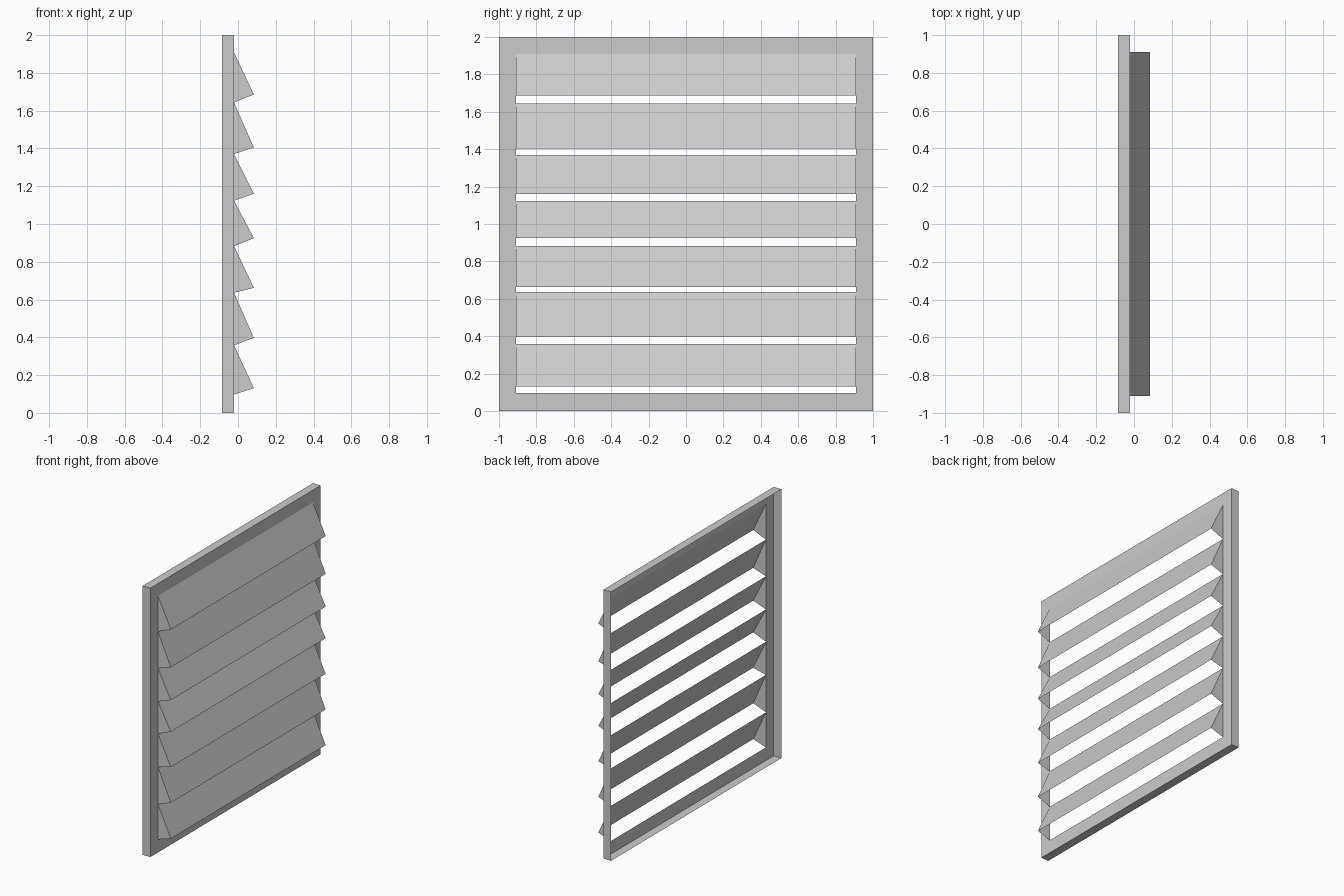
import bpy

if "Cube" in bpy.data.objects:
    bpy.data.objects.remove(bpy.data.objects["Cube"])

BACK, FACE, TIP = -0.084, -0.021, 0.084   # x positions
OUT, INN = 1.0, 0.91                      # half widths in y
Z_LOW, Z_TOP = 0.097, 1.908               # opening in the frame

# upper edge and outer lip height of each louvre, top to bottom
TOPS = [Z_TOP, 1.643, 1.37, 1.123, 0.883, 0.636, 0.358, Z_LOW]
LIPS = [1.686, 1.405, 1.161, 0.925, 0.662, 0.397, 0.131]


def add_mesh(name, verts, faces):
    mesh = bpy.data.meshes.new(name)
    mesh.from_pydata(verts, [], faces)
    obj = bpy.data.objects.new(name, mesh)
    bpy.context.collection.objects.link(obj)
    return obj


def ring(x, half, low, high):
    return [(x, -half, low), (x, half, low), (x, half, high), (x, -half, high)]


# sheet frame: front flange with a rim folded back, open at the rear
verts = ring(BACK, OUT, 0, 2) + ring(FACE, OUT, 0, 2) + ring(FACE, INN, Z_LOW, Z_TOP)
faces = []
for start in (0, 4):
    for i in range(4):
        j = (i + 1) % 4
        faces.append((start + i, start + j, start + 4 + j, start + 4 + i))
add_mesh("frame", verts, faces)

# louvres: sloping sheet with a triangular cheek at each end, open below
for n, lip in enumerate(LIPS):
    top, bottom = TOPS[n], TOPS[n + 1]
    profile = [(FACE, top), (TIP, lip), (FACE, bottom)]
    verts = [(x, y, z) for y in (-INN, INN) for x, z in profile]
    add_mesh(f"louvre_{n + 1}", verts, [(0, 1, 4, 3), (0, 2, 1), (3, 4, 5)])
